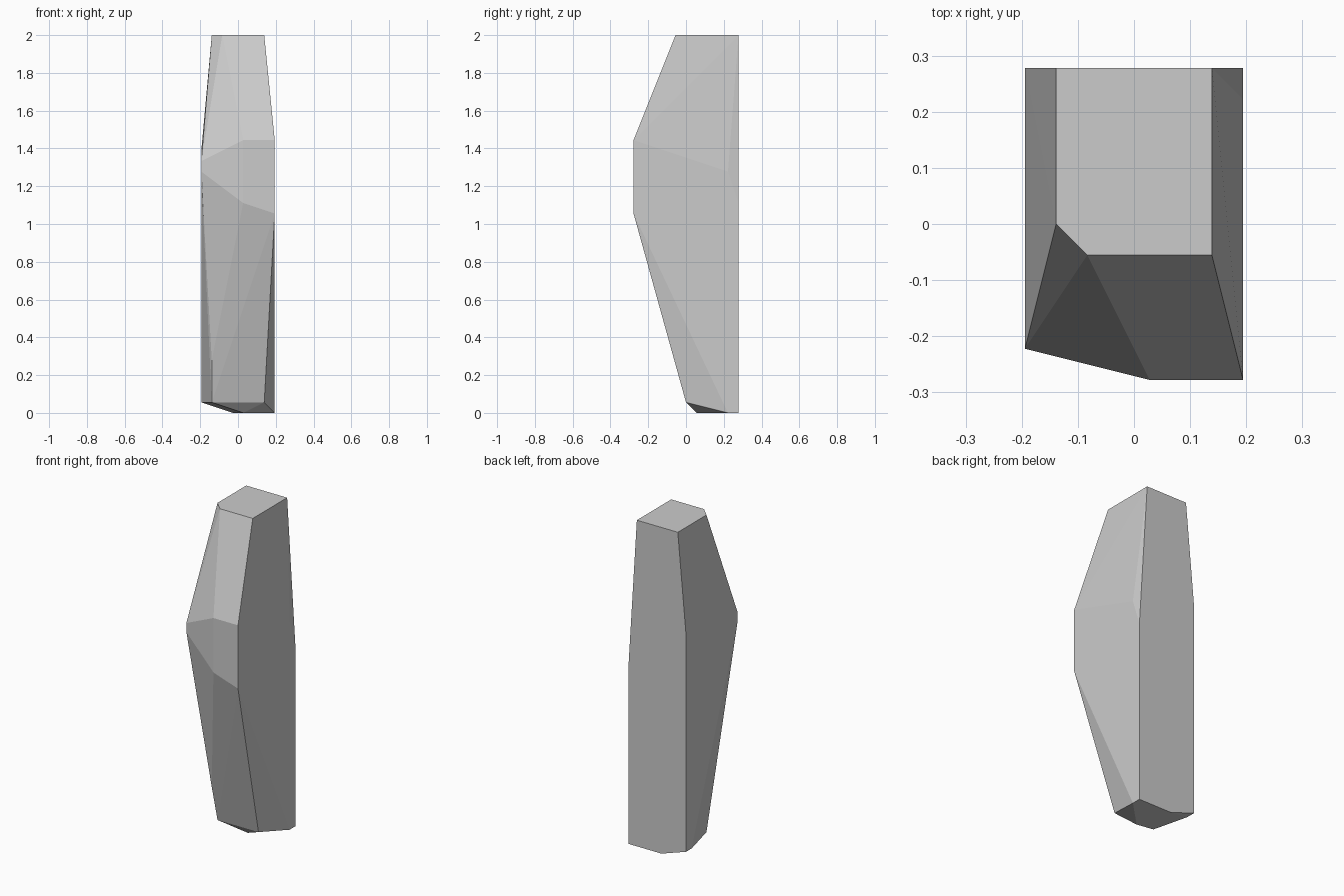
import bpy, bmesh, math

if "Cube" in bpy.data.objects:
    bpy.data.objects.remove(bpy.data.objects["Cube"])

U = 1 / 18  # the model sits on a regular grid, 36 steps tall

# Corner points of the faceted stone, in grid steps, grouped by height
foot = [(0.5, 1, 0), (3.5, 4, 0), (3.5, 5, 0), (-0.5, 5, 0),
        (2.5, 0, 1), (-2.5, 0, 1), (-3.5, 4, 1), (-3.5, 5, 1), (-2.5, -1, 5)]
belly = [(3.5, -5, 19), (0.5, -5, 20), (-3.5, -4, 23),
         (3.5, -5, 26), (0.5, -5, 26), (-3.5, -4, 24)]
back_shoulder = [(3.5, 5, 20), (3.5, 4, 23), (-3.5, 5, 25)]
crown = [(-2.5, 5, 36), (2.5, 5, 36), (2.5, -1, 36), (-1.5, -1, 36), (-2.5, 0, 36)]

# Wrap the points in a convex shell and merge coplanar triangles
bm = bmesh.new()
for p in foot + belly + back_shoulder + crown:
    bm.verts.new([c * U for c in p])
hull = bmesh.ops.convex_hull(bm, input=bm.verts[:])
loose = [v for v in bm.verts if not v.link_faces]
bmesh.ops.delete(bm, geom=loose, context='VERTS')
bmesh.ops.dissolve_limit(bm, angle_limit=math.radians(0.2),
                         verts=bm.verts[:], edges=bm.edges[:])
bmesh.ops.recalc_face_normals(bm, faces=bm.faces[:])

mesh = bpy.data.meshes.new("standing_stone")
bm.to_mesh(mesh)
bm.free()
stone = bpy.data.objects.new("standing_stone", mesh)
bpy.context.collection.objects.link(stone)
